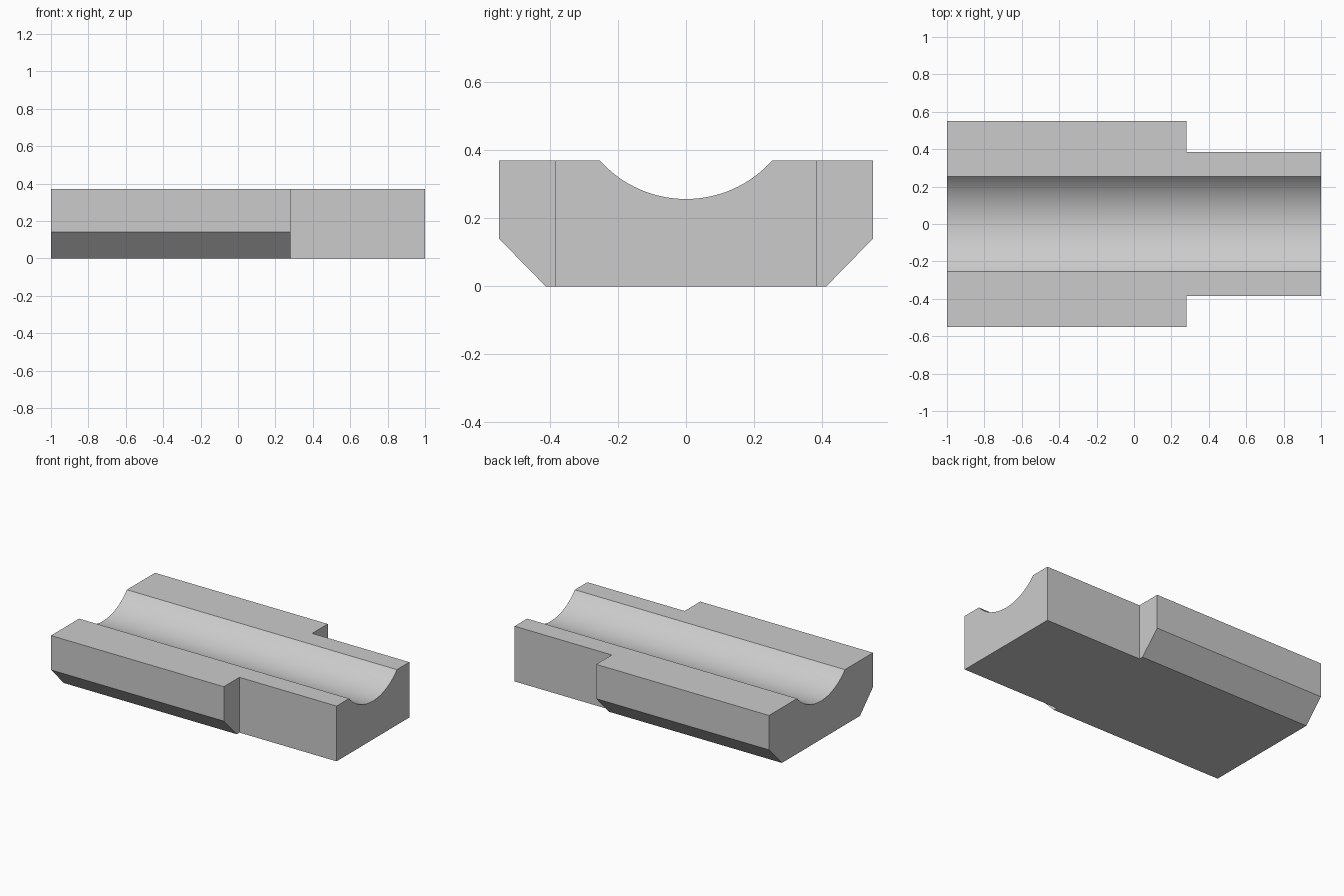
import bpy, bmesh, math

cube = bpy.data.objects.get("Cube")
if cube:
    bpy.data.objects.remove(cube, do_unlink=True)

HEIGHT, HALF_WIDTH, NECK_HALF = 0.37, 0.55, 0.385
CHAMFER_Z, BASE_HALF = 0.14, 0.413
GROOVE_R, GROOVE_Z, GROOVE_HALF = 0.34, 0.597, 0.253
STEP_X = 0.28

grey = bpy.data.materials.new("light_grey")
grey.use_nodes = True
colour = (0.6, 0.6, 0.6, 1)
grey.diffuse_color = colour
grey.node_tree.nodes["Principled BSDF"].inputs["Base Color"].default_value = colour


def add_prism(name, profile, x0, x1):
    """Extrude a (y, z) outline along x."""
    bm = bmesh.new()
    face = bm.faces.new([bm.verts.new((x0, y, z)) for y, z in profile])
    new = bmesh.ops.extrude_face_region(bm, geom=[face])["geom"]
    bmesh.ops.translate(bm, vec=(x1 - x0, 0, 0),
                        verts=[g for g in new if isinstance(g, bmesh.types.BMVert)])
    bmesh.ops.recalc_face_normals(bm, faces=bm.faces)
    mesh = bpy.data.meshes.new(name)
    bm.to_mesh(mesh)
    bm.free()
    obj = bpy.data.objects.new(name, mesh)
    bpy.context.collection.objects.link(obj)
    mesh.materials.append(grey)
    return obj


# Block outline: chamfered lower corners and a round channel along the top
half_angle = math.asin(GROOVE_HALF / GROOVE_R)
STEPS = 32
outline = [(-BASE_HALF, 0), (BASE_HALF, 0), (HALF_WIDTH, CHAMFER_Z), (HALF_WIDTH, HEIGHT)]
for i in range(STEPS + 1):
    a = half_angle * (1 - 2 * i / STEPS)
    z = HEIGHT if i in (0, STEPS) else GROOVE_Z - GROOVE_R * math.cos(a)
    outline.append((GROOVE_R * math.sin(a), z))
outline += [(-HALF_WIDTH, HEIGHT), (-HALF_WIDTH, CHAMFER_Z)]
block = add_prism("channel_block", outline, -1, 1)

# Cut both sides away to leave the narrower neck
for side, label in ((-1, "front"), (1, "back")):
    inner, outer = side * NECK_HALF, side * 0.7
    cutter = add_prism(label + "_neck_cutter",
                       [(inner, -0.1), (outer, -0.1), (outer, 0.5), (inner, 0.5)],
                       STEP_X, 1.1)
    cutter.hide_render = True
    cutter.hide_set(True)
    cut = block.modifiers.new(label + "_neck_cut", "BOOLEAN")
    cut.operation = "DIFFERENCE"
    cut.solver = "EXACT"
    cut.object = cutter

# Apply the cuts, then smooth only the channel
bpy.context.view_layer.objects.active = block
block.select_set(True)
for name in [m.name for m in block.modifiers]:
    bpy.ops.object.modifier_apply(modifier=name)
bpy.ops.object.shade_smooth_by_angle(angle=math.radians(20))
